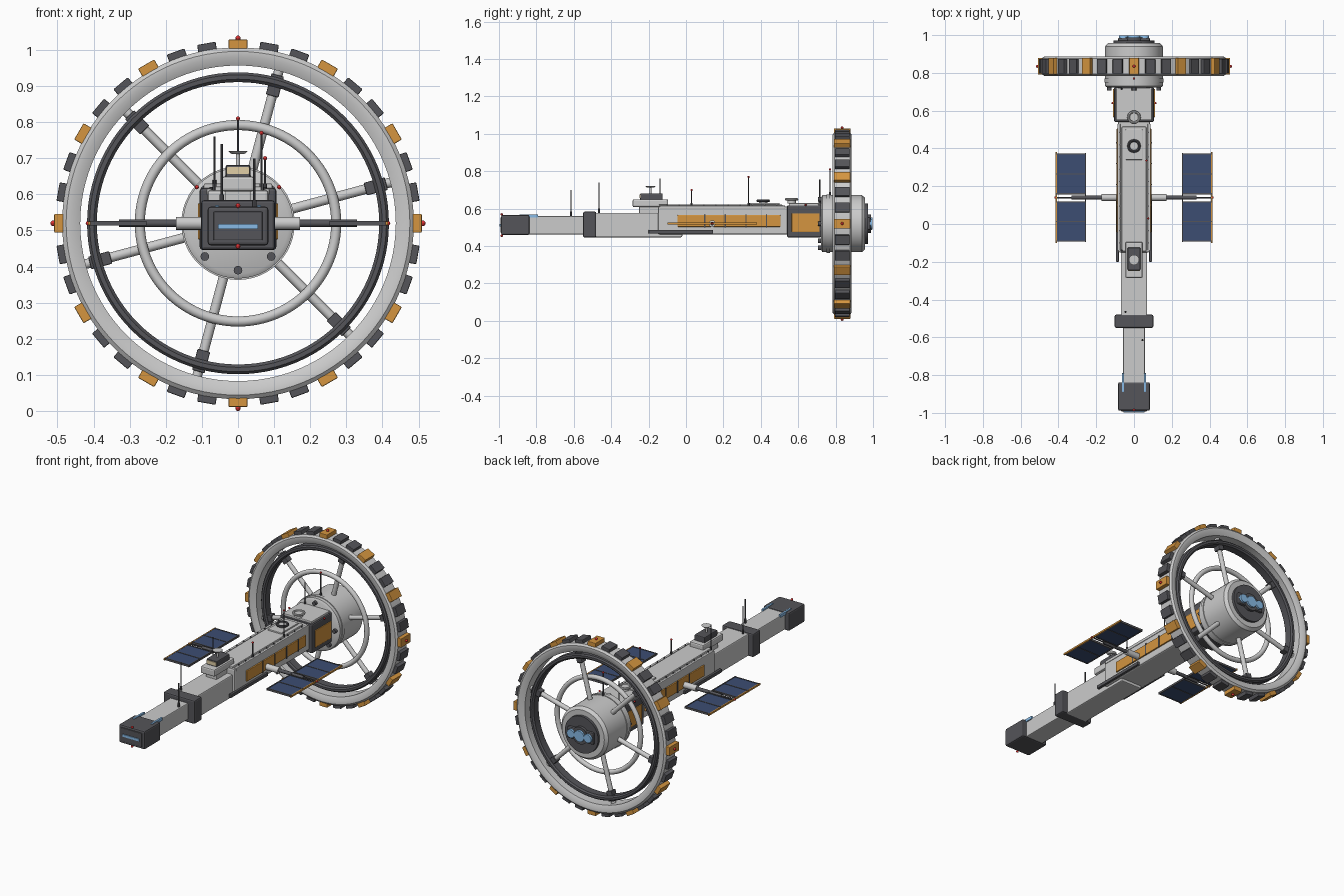
import bpy, bmesh, math
from mathutils import Matrix, Vector

if "Cube" in bpy.data.objects:
    bpy.data.objects.remove(bpy.data.objects["Cube"])

def mat(name, r, g, b):
    m = bpy.data.materials.new(name)
    m.diffuse_color = (r, g, b, 1)
    m.use_nodes = True
    m.node_tree.nodes["Principled BSDF"].inputs["Base Color"].default_value = m.diffuse_color
    return m

DARK = mat("dark_grey", .09, .09, .1)
ORANGE = mat("orange", .66, .3, .05)
BLUE = mat("solar_blue", .045, .075, .17)
GLOW = mat("light_blue", .25, .5, .8)
RED = mat("red", .7, .03, .03)
CREAM = mat("cream", .75, .62, .38)
CY, CZ = .835, .52          # wheel centre

def finish(name, bm, m=None, bevel=0, smooth=False):
    bmesh.ops.recalc_face_normals(bm, faces=bm.faces)
    me = bpy.data.meshes.new(name)
    bm.to_mesh(me)
    bm.free()
    ob = bpy.data.objects.new(name, me)
    bpy.context.collection.objects.link(ob)
    if m:
        me.materials.append(m)
    if bevel:
        b = ob.modifiers.new("bevel", 'BEVEL')
        b.width, b.segments = bevel, 2
    if smooth:
        bpy.ops.object.select_all(action='DESELECT')
        ob.select_set(True)
        bpy.context.view_layer.objects.active = ob
        bpy.ops.object.shade_smooth_by_angle(angle=math.radians(32))
    return ob

def box(name, x, y, z, m=None, bevel=0, pre=Matrix()):
    """Box from (min, max) pairs."""
    bm = bmesh.new()
    c = Vector([(a + b) / 2 for a, b in (x, y, z)])
    s = [b - a for a, b in (x, y, z)]
    bmesh.ops.create_cube(bm, size=1, matrix=pre @ Matrix.Translation(c) @ Matrix.Diagonal((*s, 1)))
    return finish(name, bm, m, bevel)

def pair(name, x, y, z, m=None, bevel=0):
    box(name + "_right", x, y, z, m, bevel)
    box(name + "_left", (-x[1], -x[0]), y, z, m, bevel)

def rod(name, a, b, r, m=None, n=12, r2=None):
    a, b = Vector(a), Vector(b)
    rot = (b - a).to_track_quat('Z', 'Y').to_matrix().to_4x4()
    bm = bmesh.new()
    bmesh.ops.create_cone(bm, cap_ends=True, segments=n, radius1=r, radius2=r if r2 is None else r2,
                          depth=(b - a).length, matrix=Matrix.Translation((a + b) / 2) @ rot)
    return finish(name, bm, m, smooth=True)

def lathe(name, profile, center, axis='Y', m=None, n=96, closed=True):
    """Spin (radius, along-axis) points round an axis."""
    bm = bmesh.new()
    rows = []
    for i in range(n):
        t = 2 * math.pi * i / n
        c, s = math.cos(t), math.sin(t)
        rows.append([bm.verts.new(Vector(center) + Vector((r * c, h, r * s) if axis == 'Y' else (r * c, r * s, h)))
                     for r, h in profile])
    k = len(profile)
    for i in range(n):
        p, q = rows[i], rows[(i + 1) % n]
        for j in range(k if closed else k - 1):
            bm.faces.new((p[j], p[(j + 1) % k], q[(j + 1) % k], q[j]))
    if not closed:
        bm.faces.new([r[0] for r in rows])
        bm.faces.new([r[-1] for r in rows])
    return finish(name, bm, m, smooth=True)

def circle(R, r, n=12):
    return [(R + r * math.cos(2 * math.pi * i / n), r * math.sin(2 * math.pi * i / n)) for i in range(n)]

def ball(name, p, r=.006):
    bm = bmesh.new()
    bmesh.ops.create_uvsphere(bm, u_segments=10, v_segments=6, radius=r, matrix=Matrix.Translation(p))
    finish(name, bm, RED, smooth=True)

# Wheel rims
W = (0, CY, CZ)
lathe("outer_rim", [(.487, -.042), (.487, .042), (.476, .051), (.46, .051), (.437, .04),
                    (.437, -.04), (.46, -.051), (.476, -.051)], W)
lathe("dark_rim", [(.418, -.022), (.418, .022), (.411, .03), (.399, .03), (.391, .022),
                   (.391, -.022), (.399, -.03), (.411, -.03)], W, m=DARK)
lathe("inner_ring", circle(.272, .014), (0, .81, CZ))

# Tread blocks, every third one orange
for i in range(36):
    M = Matrix.Translation(W) @ Matrix.Rotation(math.radians(10 * i), 4, 'Y')
    o = i % 3 == 0
    d = .044 if o else .039
    box("tread_block", (-.026, .026), (-d, d), (.482, .509 if o else .506), ORANGE if o else DARK, .003, M)
    if i % 9 == 0:
        ball("rim_light", M @ Vector((0, 0, .512)), .008)

# Spokes with dark clamps
for i in range(6):
    t = math.radians(15 + 60 * i)
    at = lambda r: (r * math.cos(t), CY, CZ + r * math.sin(t))
    rod("spoke", at(.13), at(.45), .0135)
    M = Matrix.Translation(W) @ Matrix.Rotation(math.pi / 2 - t, 4, 'Y')
    box("spoke_clamp", (-.018, .018), (-.02, .02), (.365, .425), DARK, .003, M)

# Hub and rear engine
lathe("hub", [(.14, .722), (.153, .73), (.153, .94), (.138, .957)], (0, 0, CZ), closed=False, n=48)
lathe("hub_band", [(.15, .75), (.157, .75), (.157, .77), (.15, .77)], (0, 0, CZ), n=48)
rod("rear_plate", (0, .95, CZ), (0, .972, CZ), .108, DARK, 48)
box("engine_block", (-.085, .085), (.965, .986), (CZ - .035, CZ + .035), DARK, .008)
rod("engine_core", (0, .965, CZ), (0, .988, CZ), .05, DARK, 32)
for x, r in ((-.055, .027), (0, .036), (.055, .027)):
    rod("engine_nozzle", (x, .975, CZ), (x, .997, CZ), r, GLOW, 24, r * .9)
for i in range(8):
    t = math.pi / 4 * i
    x, z = .13 * math.cos(t), CZ + .13 * math.sin(t)
    rod("hub_bolt", (x, .706, z), (x, .73, z), .012, DARK)

# Hub adapter block
box("adapter", (-.106, .106), (.54, .725), (.446, .618), DARK, .008)
box("adapter_top", (-.095, .095), (.55, .72), (.612, .63), None, .004)
pair("adapter_side_panel", (.1, .111), (.565, .715), (.475, .575), ORANGE, .003)
for s in (-1, 1):
    ball("adapter_light", (s * .114, .64, .62))

# Main body
box("main_body", (-.084, .084), (-.15, .55), (.463, .612), None, .008)
box("body_top_plate", (-.065, .065), (-.145, .515), (.605, .622), None, .004)
pair("body_side_panel", (.08, .092), (-.045, .505), (.503, .566), ORANGE, .003)
pair("body_top_rail", (.072, .087), (-.14, .53), (.598, .616), None, .003)
pair("body_lower_rail", (.08, .096), (-.2, .145), (.466, .486), DARK, .003)
for i in range(4):
    y = .1 + .11 * i
    pair("panel_divider", (.09, .095), (y - .003, y + .003), (.5, .57), DARK)
for i in range(10):
    for s in (-1, 1):
        y = -.1 + .065 * i
        rod("rivet", (s * .075, y, .612), (s * .075, y, .621), .004, DARK, 8)

# Front arm, collar and nose
box("arm_rear", (-.07, .07), (-.5, -.02), (.447, .578), None, .006)
box("arm_front", (-.058, .058), (-.86, -.5), (.463, .56), None, .005)
box("collar", (-.102, .102), (-.55, -.48), (.446, .584), DARK, .008)
box("nose", (-.084, .084), (-.988, -.838), (.459, .566), DARK, .008)
box("nose_screen", (-.068, .068), (-.993, -.98), (.473, .552), DARK, .003)
box("nose_light", (-.055, .055), (-.998, -.985), (.504, .518), GLOW)
pair("nose_strip", (.052, .064), (-.89, -.79), (.552, .57), GLOW, .002)
for z in (.569, .456):
    ball("nose_marker", (0, -.985, z), .007)

# Solar wings
for s in (-1, 1):
    rod("wing_boom_base", (s * .08, .14, CZ), (s * .172, .14, CZ), .018, None, 16)
    rod("wing_boom", (s * .165, .14, CZ), (s * .33, .14, CZ), .01, DARK)
    rod("wing_boom_tip", (s * .32, .14, CZ), (s * .41, .14, CZ), .004, DARK, 8)
    ball("wing_light", (s * .416, .14, CZ))
for y0, y1 in ((-.09, .116), (.16, .37)):
    ym = (y0 + y1) / 2
    pair("solar_panel", (.256, .41), (y0, y1), (CZ - .004, CZ + .004), BLUE)
    for y in (y0, ym, y1):
        pair("solar_rib", (.254, .413), (y - .003, y + .003), (CZ - .006, CZ + .006), DARK)
pair("wing_edge_outer", (.408, .415), (-.1, .38), (CZ - .005, CZ + .005), ORANGE)
pair("wing_edge_inner", (.253, .259), (-.095, .375), (CZ - .006, CZ + .006), DARK)

# Sensor turret with dish
box("turret_support", (-.035, .035), (-.25, -.14), (.57, .615), None, .003)
box("turret_base", (-.046, .046), (-.285, -.095), (.608, .65), None, .008)
box("turret_box", (-.034, .034), (-.245, -.125), (.645, .682), DARK, .005)
box("turret_window", (-.032, .032), (-.249, -.24), (.656, .676), CREAM)
rod("dish_stem", (0, -.19, .67), (0, -.19, .72), .006)
rod("dish", (0, -.19, .712), (0, -.19, .72), .018, None, 20, .027)

# Top hatches
for y, z, m in ((.413, .62, DARK), (.565, .628, None)):
    rod("hatch_base", (0, y, z), (0, y, z + .022), .022, None, 24)
    lathe("hatch_ring", circle(.029, .007, 8), (0, y, z + .022), 'Z', m, 32)
box("hatch_plate", (-.045, .045), (.34, .5), (.618, .63), None, .003)

# Antennas: x, y, base z, top z, red tip
for x, y, z0, z1, tip in ((.045, -.615, .555, .7, 0), (-.045, -.465, .57, .74, 0), (-.065, -.14, .6, .76, 0),
                          (.075, .03, .6, .7, 1), (.065, .335, .6, .77, 1), (-.065, .715, .61, .755, 0),
                          (0, .77, .66, .81, 1)):
    rod("antenna_foot", (x, y, z0), (x, y, z0 + .03), .006, DARK, 8)
    rod("antenna", (x, y, z0), (x, y, z1), .003, DARK, 8)
    if tip:
        ball("antenna_tip", (x, y, z1))
